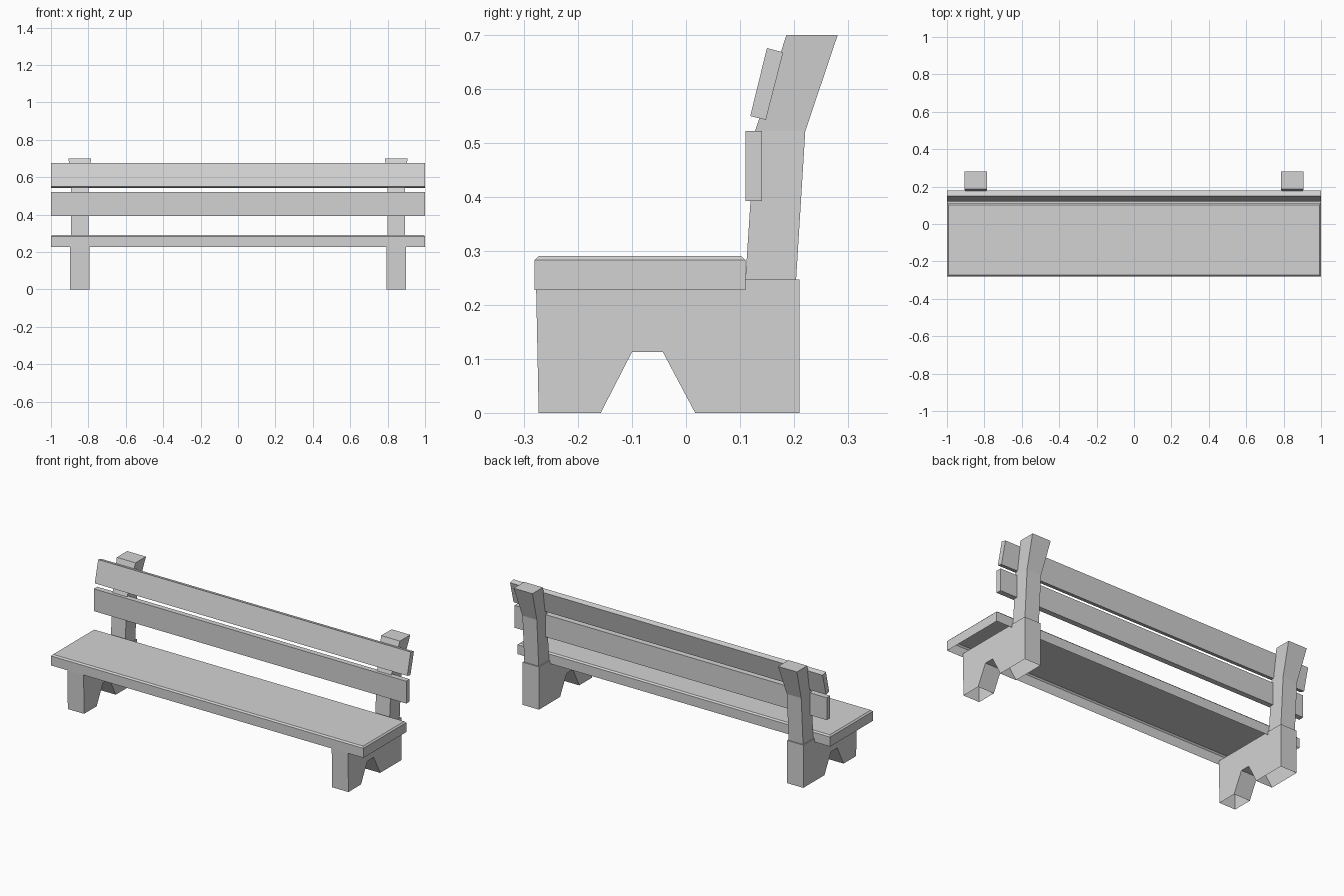
import bpy
import bmesh

cube = bpy.data.objects.get("Cube")
if cube:
    bpy.data.objects.remove(cube, do_unlink=True)

grey = bpy.data.materials.new("plain_grey")
grey.use_nodes = True
colour = (0.65, 0.65, 0.65, 1)
grey.diffuse_color = colour
grey.node_tree.nodes["Principled BSDF"].inputs["Base Color"].default_value = colour


def finish(bm, name):
    bmesh.ops.recalc_face_normals(bm, faces=bm.faces)
    mesh = bpy.data.meshes.new(name)
    bm.to_mesh(mesh)
    bm.free()
    mesh.materials.append(grey)
    obj = bpy.data.objects.new(name, mesh)
    bpy.context.collection.objects.link(obj)
    return obj


def extrude_profile(profile, x0, x1):
    """Solid from a (y, z) outline stretched between two x positions."""
    bm = bmesh.new()
    face = bm.faces.new([bm.verts.new((x0, y, z)) for y, z in profile])
    out = bmesh.ops.extrude_face_region(bm, geom=[face], use_keep_orig=True)
    moved = [v for v in out["geom"] if isinstance(v, bmesh.types.BMVert)]
    bmesh.ops.translate(bm, verts=moved, vec=(x1 - x0, 0, 0))
    bmesh.ops.recalc_face_normals(bm, faces=bm.faces)
    return bm


def open_below(bm, z):
    """Remove the faces lying flat at height z."""
    flat = [f for f in bm.faces if all(abs(v.co.z - z) < 1e-4 for v in f.verts)]
    bmesh.ops.delete(bm, geom=flat, context="FACES")


# Seat: shallow shell with a chamfered top rim
seat_bottom, seat_top = 0.228, 0.291
bm = extrude_profile([(-0.281, seat_bottom), (0.11, seat_bottom),
                      (0.11, seat_top), (-0.281, seat_top)], -1, 1)
rim = [e for e in bm.edges if all(v.co.z > 0.28 for v in e.verts)]
bmesh.ops.bevel(bm, geom=rim, offset=0.008, segments=1, affect="EDGES")
open_below(bm, seat_bottom)
finish(bm, "seat")

# Back slats: one upright, one leaning with the posts
slats = {
    "lower_back_slat": [(0.11, 0.393), (0.141, 0.393), (0.141, 0.522), (0.11, 0.522)],
    "upper_back_slat": [(0.119, 0.55), (0.148, 0.543), (0.18, 0.668), (0.15, 0.676)],
}
for name, outline in slats.items():
    finish(extrude_profile(outline, -1, 1), name)

# Legs: notched blocks, open underneath
leg_outline = [(-0.273, 0), (-0.158, 0), (-0.1, 0.113), (-0.043, 0.113), (0.017, 0),
               (0.21, 0), (0.21, 0.247), (-0.278, 0.247)]
# Posts: z, front y, back y, half width
post_levels = [(0.247, 0.11, 0.204, 0.046), (0.522, 0.128, 0.221, 0.046),
               (0.7, 0.186, 0.281, 0.06)]

for side, x in (("left", 0.846), ("right", -0.846)):
    bm = extrude_profile(leg_outline, x - 0.052, x + 0.052)
    open_below(bm, 0)
    finish(bm, side + "_leg")

    bm = bmesh.new()
    rings = [[bm.verts.new(p) for p in ((x - w, front, z), (x + w, front, z),
                                        (x + w, back, z), (x - w, back, z))]
             for z, front, back, w in post_levels]
    for low, high in zip(rings, rings[1:]):
        for i in range(4):
            j = (i + 1) % 4
            bm.faces.new((low[i], low[j], high[j], high[i]))
    bm.faces.new(rings[0][::-1])
    bm.faces.new(rings[-1])
    finish(bm, side + "_back_post")
